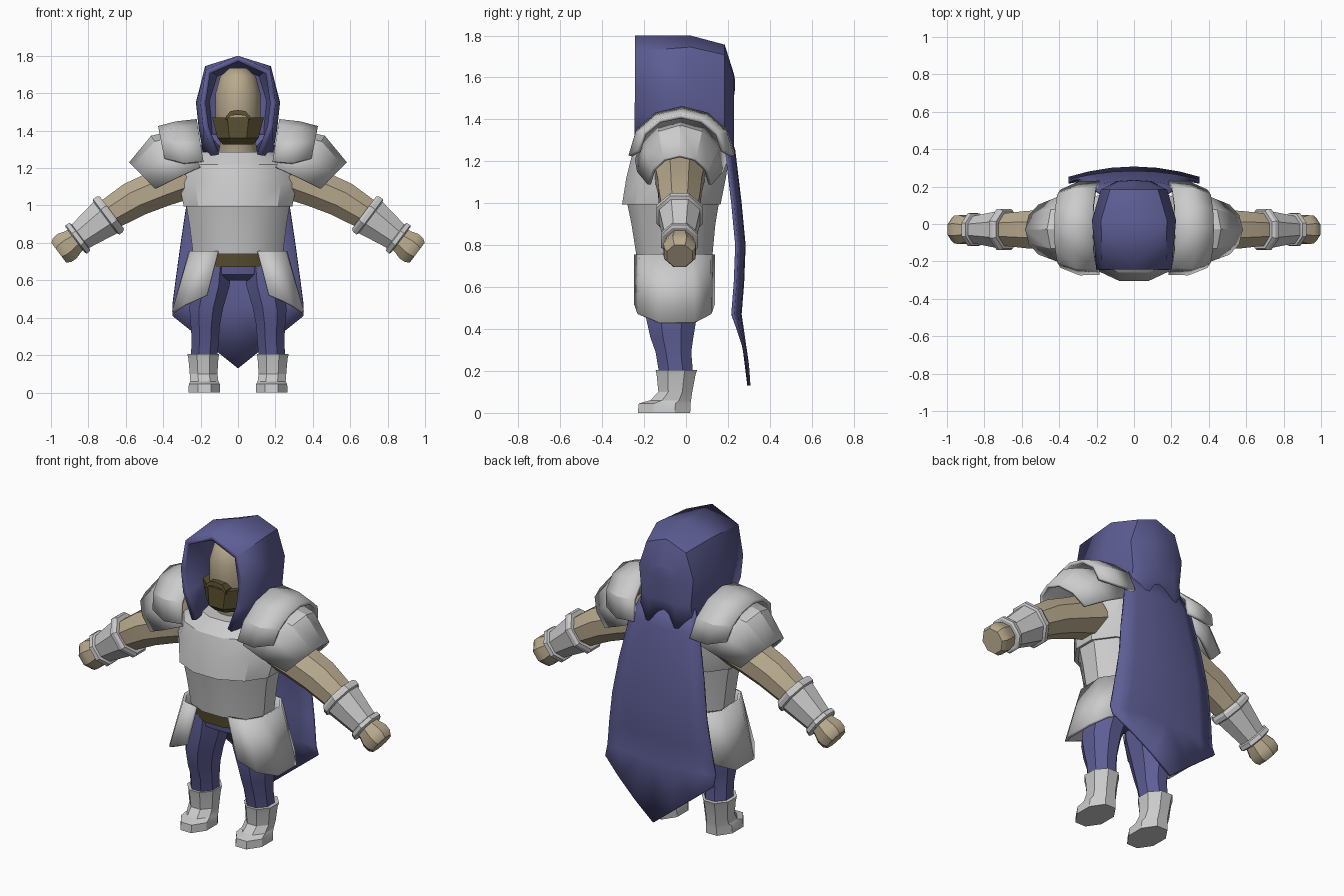
import bpy, bmesh, math
from mathutils import Vector


def material(name, rgb):
    m = bpy.data.materials.new(name)
    m.diffuse_color = (*rgb, 1)
    return m


CLOTH = material("violet_cloth", (0.11, 0.11, 0.30))
SKIN = material("skin", (0.48, 0.40, 0.27))
BROWN = material("brown", (0.10, 0.08, 0.03))
X, Y = Vector((1, 0, 0)), Vector((0, 1, 0))


def surface(name, rows, mat=None, closed=False, mirror=False, thick=0, angle=30):
    """Skin a list of point rows; closed rows become a capped tube."""
    bm = bmesh.new()
    grid = [[bm.verts.new(p) for p in row] for row in rows]
    n = len(rows[0])
    for a, b in zip(grid, grid[1:]):
        for i in range(n if closed else n - 1):
            j = (i + 1) % n
            bm.faces.new((a[i], a[j], b[j], b[i]))
    if closed:
        bm.faces.new(grid[0])
        bm.faces.new(grid[-1])
    bmesh.ops.remove_doubles(bm, verts=bm.verts, dist=0.0005)
    bmesh.ops.recalc_face_normals(bm, faces=bm.faces)
    me = bpy.data.meshes.new(name)
    bm.to_mesh(me)
    bm.free()
    ob = bpy.data.objects.new(name, me)
    bpy.context.collection.objects.link(ob)
    if mat:
        me.materials.append(mat)
    bpy.ops.object.select_all(action='DESELECT')
    ob.select_set(True)
    bpy.context.view_layer.objects.active = ob
    bpy.ops.object.shade_smooth_by_angle(angle=math.radians(angle))
    if mirror:
        ob.modifiers.new("mirror", 'MIRROR')
    if thick:
        s = ob.modifiers.new("thickness", 'SOLIDIFY')
        s.thickness, s.offset = thick, 0
    return ob


def ring(c, a, b, u=X, v=Y, n=8):
    """Polygon section with flats at distance a along u and b along v."""
    k = 1 / math.cos(math.pi / n)
    out = []
    for i in range(n):
        t = 2 * math.pi * (i + 0.5) / n
        out.append(Vector(c) + u * (a * k * math.cos(t)) + v * (b * k * math.sin(t)))
    return out


def column(name, secs, mat=None, n=8, mirror=False, angle=30):
    """Upright loft; each section is (z, x centre, half width, y front, y back)."""
    rows = [ring((x, (f + b) / 2, z), w, (b - f) / 2, n=n) for z, x, w, f, b in secs]
    return surface(name, rows, mat, True, mirror, angle=angle)


# Torso armour
column("abdomen_plate", [(0.74, 0, 0.24, -0.235, 0.125), (0.9, 0, 0.26, -0.26, 0.14),
                         (1.02, 0, 0.28, -0.285, 0.16)], n=12)
column("breastplate", [(0.995, 0, 0.29, -0.305, 0.165), (1.12, 0, 0.315, -0.285, 0.19),
                       (1.22, 0, 0.29, -0.26, 0.205), (1.285, 0, 0.2, -0.19, 0.16)], n=12)

# Belt and hips
column("belt", [(0.67, 0, 0.225, -0.215, 0.11), (0.75, 0, 0.23, -0.225, 0.115)], BROWN, 12)
column("hips", [(0.60, 0, 0.15, -0.14, 0.06), (0.63, 0, 0.215, -0.19, 0.09),
                (0.70, 0, 0.22, -0.2, 0.1)], CLOTH, 12)

# Hip guards
top = [(0.105, -0.24), (0.2, -0.215), (0.25, -0.13), (0.255, 0.03), (0.2, 0.11), (0.11, 0.13)]
low = [(0.165, -0.24, 0.52), (0.28, -0.225, 0.47), (0.345, -0.13, 0.43),
       (0.345, 0.04, 0.43), (0.28, 0.115, 0.47), (0.17, 0.13, 0.52)]
surface("hip_guards", [[(x, y, 0.755) for x, y in top], low], mirror=True, thick=0.018)

# Legs and boots
column("legs", [(0.69, 0.135, 0.10, -0.19, 0.08), (0.57, 0.145, 0.1, -0.2, 0.07),
                (0.45, 0.17, 0.09, -0.19, 0.05), (0.36, 0.175, 0.078, -0.17, 0.035),
                (0.29, 0.175, 0.073, -0.145, 0.025), (0.17, 0.182, 0.07, -0.125, 0.035)],
       CLOTH, mirror=True)
column("boots", [(0, 0.18, 0.085, -0.23, 0.02), (0.045, 0.18, 0.083, -0.225, 0.022),
                 (0.06, 0.18, 0.075, -0.17, 0.024), (0.1, 0.184, 0.074, -0.132, 0.03),
                 (0.18, 0.185, 0.08, -0.14, 0.045), (0.205, 0.186, 0.085, -0.145, 0.053)],
       mirror=True)

# Arms, lofted across the sloping forearm direction
D, V = Vector((0.8, 0, -0.6)), Vector((0.6, 0, 0.8))
ELBOW = Vector((0.69, -0.03, 0.95))
arm = [((0.27, -0.03, 1.15), 0.12), ((0.43, -0.03, 1.085), 0.105),
       ((0.55, -0.03, 1.035), 0.1), ((0.69, -0.03, 0.95), 0.085)]
surface("upper_arms", [ring(c, r, r, Y, V) for c, r in arm], SKIN, True, True)


def along_arm(name, prof, mat=None):
    rows = [ring(ELBOW + D * s, r * 0.93, r, Y, V) for s, r in prof]
    surface(name, rows, mat, True, True)


along_arm("bracers", [(-0.02, 0.108), (-0.005, 0.118), (0.018, 0.118), (0.025, 0.105),
                      (0.19, 0.078), (0.195, 0.092), (0.218, 0.095), (0.225, 0.085)])
along_arm("hands", [(0.2, 0.064), (0.24, 0.07), (0.28, 0.083), (0.315, 0.08), (0.336, 0.066)],
          SKIN)


# Shoulder plates: arches from front to back, mirrored
def arch(x_top, z_top, x_low, z_low, front, back, n=7):
    pts = []
    for i in range(n):
        t = math.pi * i / (n - 1)
        h = math.sin(t)
        y = (front + back) / 2 - math.cos(t) * (back - front) / 2
        pts.append((x_low + (x_top - x_low) * h, y, z_low + (z_top - z_low) * h))
    return pts


surface("upper_shoulder_plates", [arch(0.22, 1.452, 0.185, 1.235, -0.262, 0.222),
                                  arch(0.33, 1.44, 0.29, 1.225, -0.265, 0.22),
                                  arch(0.425, 1.415, 0.39, 1.25, -0.225, 0.175)],
        mirror=True, thick=0.02)
surface("lower_shoulder_plates", [arch(0.3, 1.4, 0.2, 1.205, -0.235, 0.19),
                                  arch(0.46, 1.365, 0.32, 1.15, -0.225, 0.17),
                                  arch(0.575, 1.225, 0.44, 1.09, -0.175, 0.115)],
        mirror=True, thick=0.018)

# Head, beard and moustache
column("head", [(1.25, 0, 0.11, -0.12, 0.08), (1.34, 0, 0.095, -0.13, 0.08),
                (1.45, 0, 0.12, -0.175, 0.1), (1.6, 0, 0.12, -0.18, 0.12),
                (1.69, 0, 0.095, -0.155, 0.1), (1.735, 0, 0.045, -0.1, 0.05)], SKIN, 12, angle=50)
column("beard", [(1.325, 0, 0.08, -0.17, 0.0), (1.36, 0, 0.11, -0.205, 0.02),
                 (1.47, 0, 0.138, -0.2, 0.03)], BROWN)
surface("moustache", [[(x, y, z) for y, z in ((-0.15, h), (-0.207, h), (-0.21, l), (-0.15, l))]
                      for x, h, l in ((0, 1.51, 1.485), (0.04, 1.505, 1.48), (0.065, 1.475, 1.455))],
        BROWN, True, True)

# Hood: half sections from front to back
hood = [(-0.243, ((0, 1.785), (0.16, 1.715), (0.187, 1.55), (0.172, 1.42), (0.115, 1.27))),
        (0.02, ((0, 1.785), (0.165, 1.735), (0.21, 1.55), (0.195, 1.41), (0.17, 1.27))),
        (0.175, ((0, 1.745), (0.12, 1.7), (0.165, 1.56), (0.15, 1.41), (0.16, 1.27))),
        (0.215, ((0, 1.61), (0.06, 1.6), (0.08, 1.55), (0.08, 1.41), (0.09, 1.27)))]
rows = [[(x, y, z) for x, z in sec] for y, sec in hood]
rows.append([(0, y, z) for y, z in ((0.215, 1.61), (0.218, 1.59), (0.218, 1.54), (0.2, 1.41), (0.18, 1.27))])
surface("hood", rows, CLOTH, mirror=True, thick=0.03, angle=40)

# Cape: half width grid, middle further back than the edges, pointed hem
cape = [(1.38, 0.17, 0.19), (1.25, 0.225, 0.228), (1.0, 0.275, 0.258), (0.8, 0.305, 0.277),
        (0.62, 0.33, 0.27), (0.47, 0.35, 0.258), (0.13, 0.35, 0.3)]
rows = []
for z, w, y in cape:
    row = []
    for f in (0, 0.35, 0.7, 1):
        hem = 0.28 * f if z < 0.2 else 0
        drop = 0.035 if z > 0.2 else 0.055
        row.append((w * f, y - drop * f * f, z + hem))
    rows.append(row)
surface("cape", rows, CLOTH, mirror=True, thick=0.015, angle=40)
